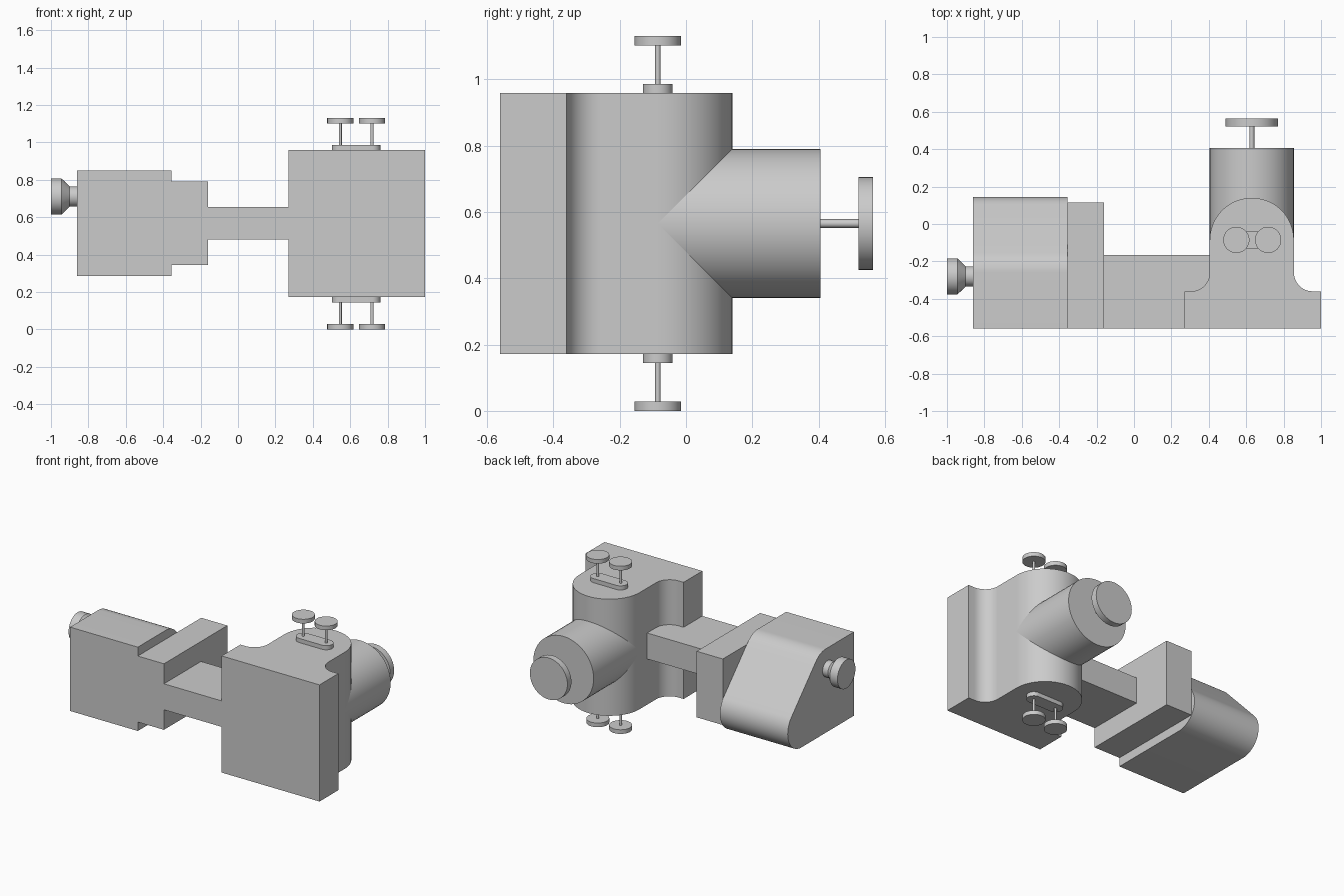
import bpy, bmesh
from math import sin, cos, pi, radians

if "Cube" in bpy.data.objects:
    bpy.data.objects.remove(bpy.data.objects["Cube"])


def arc(cx, cy, r, a0, a1, n=24):
    """Points on an arc, angles in degrees."""
    return [(cx + r * cos(radians(a0 + (a1 - a0) * i / n)),
             cy + r * sin(radians(a0 + (a1 - a0) * i / n))) for i in range(n + 1)]


def circle(cx, cy, r, n=48):
    return arc(cx, cy, r, 0, 360, n)[:-1]


def rect(u0, v0, u1, v1):
    return [(u0, v0), (u1, v0), (u1, v1), (u0, v1)]


def loft(name, axis, sections):
    """Closed solid through (position, outline) sections along an axis.
    Outline coordinates: z -> (x, y), x -> (y, z), y -> (z, x)."""
    place = {'z': lambda u, v, t: (u, v, t),
             'x': lambda u, v, t: (t, u, v),
             'y': lambda u, v, t: (v, t, u)}[axis]
    bm = bmesh.new()
    rings = [[bm.verts.new(place(u, v, t)) for u, v in pts] for t, pts in sections]
    n = len(rings[0])
    for a, b in zip(rings, rings[1:]):
        for i in range(n):
            j = (i + 1) % n
            bm.faces.new((a[i], a[j], b[j], b[i]))
    bm.faces.new(rings[0])
    bm.faces.new(rings[-1])
    bmesh.ops.recalc_face_normals(bm, faces=bm.faces[:])
    mesh = bpy.data.meshes.new(name)
    bm.to_mesh(mesh)
    bm.free()
    ob = bpy.data.objects.new(name, mesh)
    bpy.context.collection.objects.link(ob)
    bpy.ops.object.select_all(action='DESELECT')
    bpy.context.view_layer.objects.active = ob
    ob.select_set(True)
    bpy.ops.object.shade_smooth_by_angle(angle=radians(30))
    return ob


def prism(name, axis, pts, lo, hi):
    return loft(name, axis, [(lo, pts), (hi, pts)])


CX, CY, CZ, R = 0.63, -0.085, 0.565, 0.225   # main housing axis, mid height, radius

# Main housing: flanged base, concave fillets and rounded back
housing = ([(0.27, -0.56), (1.0, -0.56), (1.0, -0.36)]
           + arc(CX + R + 0.1, -0.26, 0.1, 270, 180, 12)
           + arc(CX, CY, R, 0, 180, 24)
           + arc(CX - R - 0.1, -0.26, 0.1, 0, -90, 12)
           + [(0.27, -0.36)])
prism("main_housing", 'z', housing, 0.172, 0.958)

# Rear cylinder with its end disc
prism("rear_cylinder", 'y', circle(CZ, CX, R), CY, 0.405)
prism("rear_stem", 'y', circle(CZ, CX, 0.013, 24), 0.40, 0.525)
prism("rear_disc", 'y', circle(CZ, CX, 0.14), 0.52, 0.563)

# Paired discs on slotted pads, mirrored top and bottom
X1, X2 = 0.547, 0.717
pad = arc(X1, CY, 0.045, 90, 270, 16) + arc(X2, CY, 0.045, -90, 90, 16)
for side, s in (("top", 1), ("bottom", -1)):
    prism(side + "_pad", 'z', pad, CZ + s * 0.39, CZ + s * 0.421)
    for label, x in (("left", X1), ("right", X2)):
        prism(f"{side}_{label}_stem", 'z', circle(x, CY, 0.008, 24), CZ + s * 0.415, CZ + s * 0.54)
        prism(f"{side}_{label}_disc", 'z', circle(x, CY, 0.07), CZ + s * 0.537, CZ + s * 0.565)

# Connecting arm, running into the housing
prism("connecting_arm", 'z',
      [(-0.16, -0.56), (0.27, -0.56), (0.27, -0.38), (0.42, -0.38), (0.42, -0.165), (-0.16, -0.165)],
      0.48, 0.655)

# Mounting block between arm and end housing
prism("mounting_block", 'x', rect(-0.56, 0.345, 0.115, 0.79), -0.355, -0.16)

# End housing with sloped, rounded back
slope = 43.4
end_profile = ([(-0.56, 0.285)] + arc(0, 0.43, 0.145, -90, slope, 24)
               + arc(-0.26, 0.705, 0.145, slope, 90, 10) + [(-0.56, 0.85)])
prism("end_housing", 'x', end_profile, -0.86, -0.355)

# Turned end knob
loft("end_knob", 'x', [(t, circle(-0.28, 0.71, r)) for t, r in
                       ((-1.0, 0.096), (-0.943, 0.096), (-0.90, 0.054), (-0.855, 0.054))])
